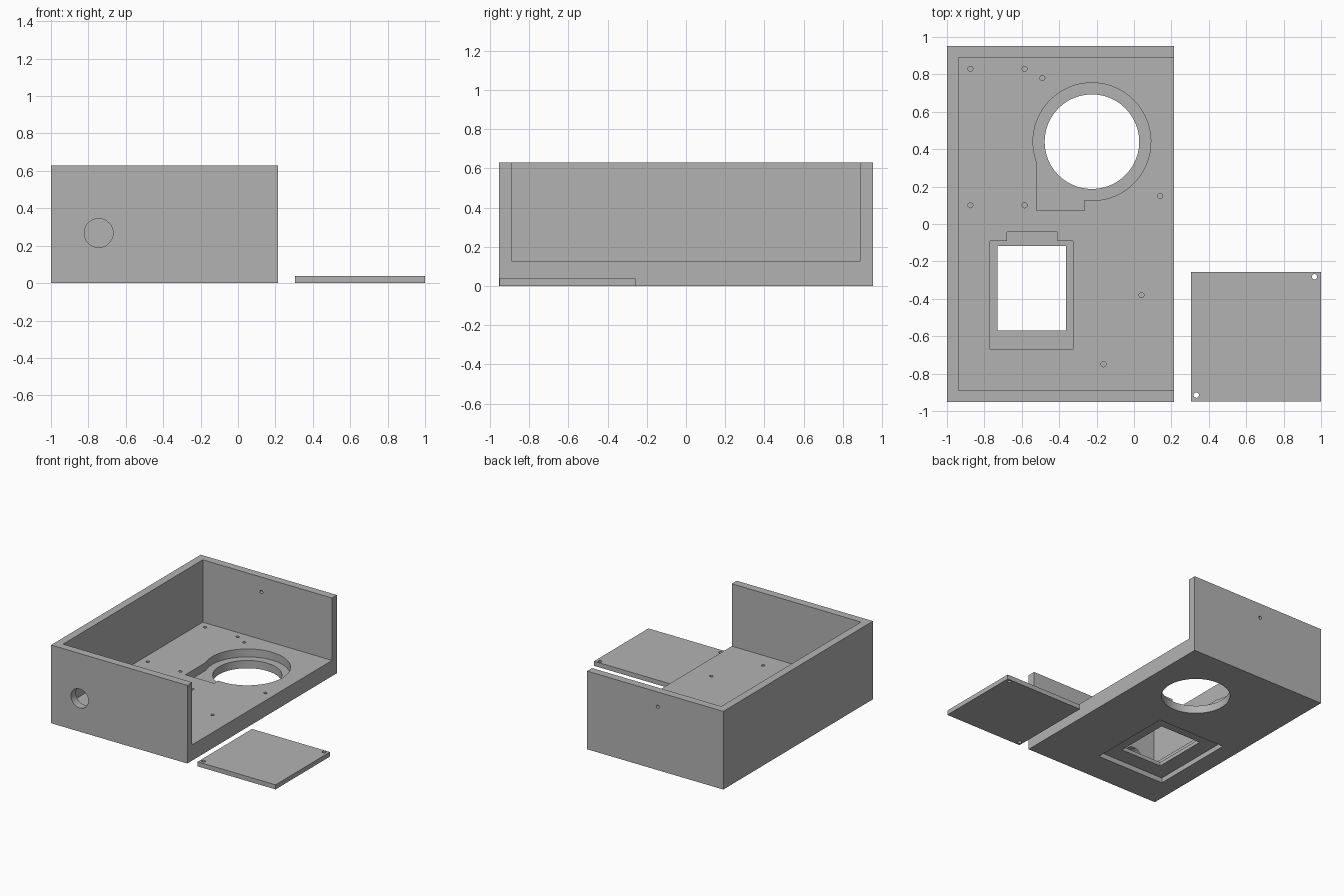
import bpy, bmesh, math
from mathutils import Vector

if "Cube" in bpy.data.objects:
    bpy.data.objects.remove(bpy.data.objects["Cube"])

grey = bpy.data.materials.new("grey_plastic")
grey.diffuse_color = (0.45, 0.45, 0.45, 1)
grey.use_nodes = True
grey.node_tree.nodes["Principled BSDF"].inputs["Base Color"].default_value = grey.diffuse_color


def prism(name, outline, z0, z1):
    """Extrude a flat outline in x, y from z0 to z1."""
    bm = bmesh.new()
    face = bm.faces.new([bm.verts.new((x, y, z0)) for x, y in outline])
    top = bmesh.ops.extrude_face_region(bm, geom=[face])
    verts = [g for g in top["geom"] if isinstance(g, bmesh.types.BMVert)]
    bmesh.ops.translate(bm, verts=verts, vec=Vector((0, 0, z1 - z0)))
    bmesh.ops.recalc_face_normals(bm, faces=bm.faces[:])
    mesh = bpy.data.meshes.new(name)
    bm.to_mesh(mesh)
    bm.free()
    mesh.materials.append(grey)
    obj = bpy.data.objects.new(name, mesh)
    bpy.context.collection.objects.link(obj)
    return obj


def rect(x0, x1, y0, y1):
    return [(x0, y0), (x1, y0), (x1, y1), (x0, y1)]


def arc(cx, cy, r, a0=0.0, a1=2 * math.pi, n=48, closed=True):
    steps = n if closed else n + 1
    return [(cx + r * math.cos(a0 + (a1 - a0) * i / n),
             cy + r * math.sin(a0 + (a1 - a0) * i / n)) for i in range(steps)]


def cut(target, cutter):
    """Subtract the cutter from the target, then discard it."""
    mod = target.modifiers.new("cut", "BOOLEAN")
    mod.operation = "DIFFERENCE"
    mod.solver = "EXACT"
    mod.object = cutter
    bpy.context.view_layer.update()
    bpy.ops.object.select_all(action="DESELECT")
    target.select_set(True)
    bpy.context.view_layer.objects.active = target
    bpy.ops.object.modifier_apply(modifier=mod.name)
    bpy.data.objects.remove(cutter, do_unlink=True)


def wall_hole(target, x, z, r, y, n):
    """Round hole along y through a front or back wall."""
    tool = prism("wall_cutter", arc(0, 0, r, n=n), -0.1, 0.1)
    tool.rotation_euler = (math.pi / 2, 0, 0)
    tool.location = (x, y, z)
    cut(target, tool)


def finish(obj):
    bpy.ops.object.select_all(action="DESELECT")
    obj.select_set(True)
    bpy.context.view_layer.objects.active = obj
    bpy.ops.object.shade_smooth_by_angle(angle=math.radians(30))


# Tray: thick floor and three walls, open at the top and right
L, R, D, H = -1.0, 0.215, 0.953, 0.63
WALL, FLOOR = 0.063, 0.127
box = prism("enclosure_tray", rect(L, R, -D, D), 0, H)
cut(box, prism("inside", rect(L + WALL, R + 0.2, -D + WALL, D - WALL), FLOOR, H + 0.2))

# Round blower seat with its outlet leg, and the opening through it
cx, cy, r = -0.225, 0.44, 0.315
leg_l, leg_r, leg_y = -0.52, -0.265, 0.073
a0 = -math.acos((leg_r - cx) / r)
a1 = math.pi + math.acos((cx - leg_l) / r)
seat = arc(cx, cy, r, a0, a1, closed=False) + [(leg_l, leg_y), (leg_r, leg_y)]
cut(box, prism("blower_seat", seat, 0.063, 0.3))
cut(box, prism("blower_opening", arc(cx, cy, 0.253), -0.1, 0.3))

# Rectangular window with a tabbed seat above and a plate recess below
tabbed = [(-0.77, -0.67), (-0.325, -0.67), (-0.325, -0.09), (-0.41, -0.09),
          (-0.41, -0.042), (-0.68, -0.042), (-0.68, -0.09), (-0.77, -0.09)]
cut(box, prism("window_seat", tabbed, 0.07, 0.3))
cut(box, prism("plate_recess", rect(-0.855, -0.25, -0.70, 0.0), -0.1, 0.04))
cut(box, prism("window", rect(-0.73, -0.363, -0.57, -0.117), -0.1, 0.3))

# Blind screw holes in the floor
for x, y in [(-0.875, 0.83), (-0.585, 0.83), (-0.875, 0.10), (-0.585, 0.10),
             (-0.49, 0.78), (0.14, 0.15), (0.04, -0.38), (-0.163, -0.75)]:
    cut(box, prism("screw_hole", arc(x, y, 0.0135, n=16), 0.063, 0.3))

# Cable hole in the front wall, small hole in the back wall
wall_hole(box, -0.745, 0.268, 0.077, -D + WALL / 2, 48)
wall_hole(box, -0.415, 0.51, 0.0135, D - WALL / 2, 16)
finish(box)

# Loose cover plate with two corner holes
plate = prism("cover_plate", rect(0.305, 1.0, -0.95, -0.257), 0, 0.037)
for x, y in [(0.333, -0.915), (0.965, -0.282)]:
    cut(plate, prism("plate_hole", arc(x, y, 0.0145, n=16), -0.1, 0.1))
finish(plate)
